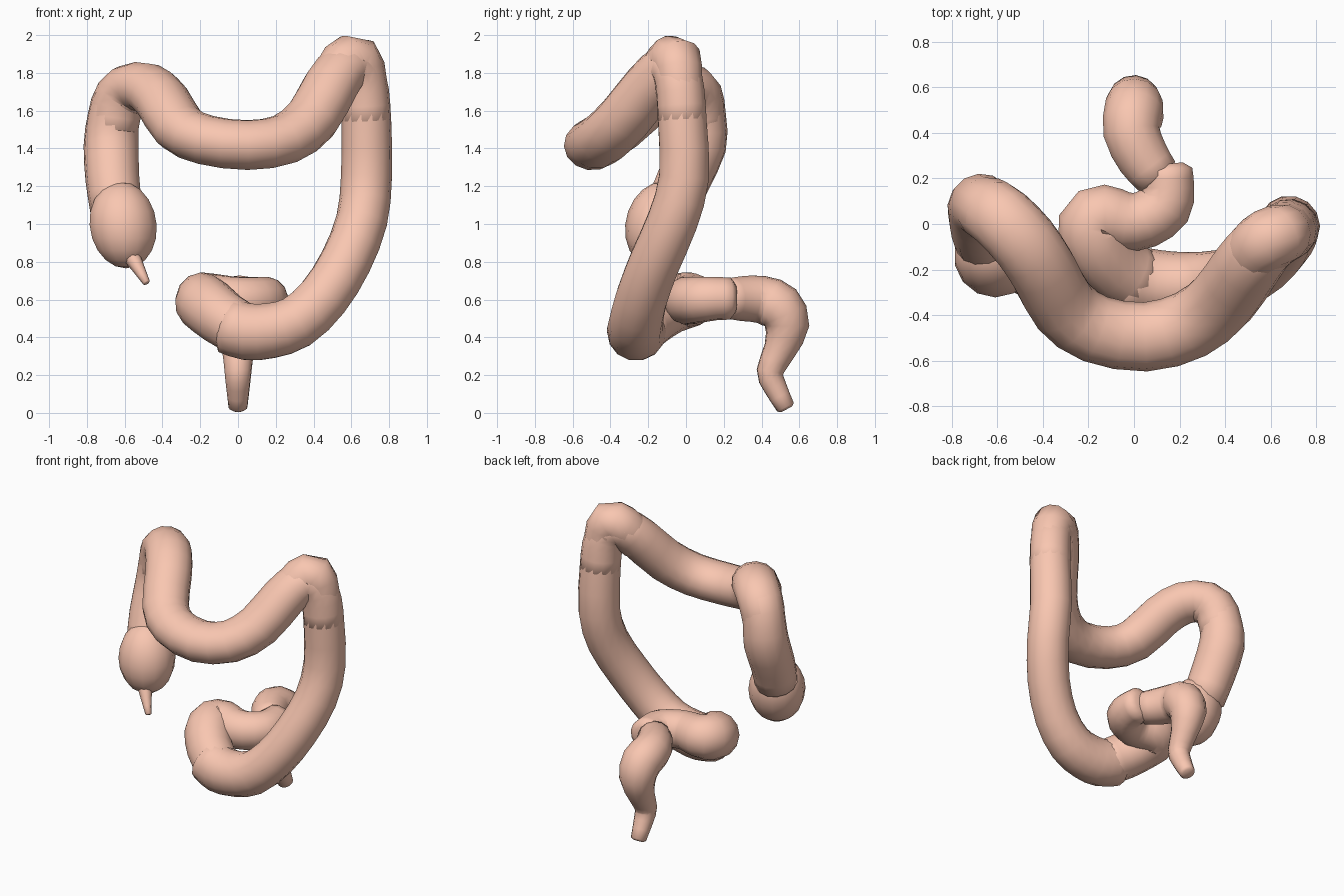
import bpy, bmesh, math
from mathutils import Vector

SIDES = 14
flesh = bpy.data.materials.new("flesh")
flesh.diffuse_color = (0.95, 0.57, 0.44, 1)


def finish(bm, name):
    bmesh.ops.recalc_face_normals(bm, faces=bm.faces)
    me = bpy.data.meshes.new(name)
    bm.to_mesh(me)
    bm.free()
    ob = bpy.data.objects.new(name, me)
    bpy.context.collection.objects.link(ob)
    me.materials.append(flesh)
    bpy.ops.object.select_all(action='DESELECT')
    ob.select_set(True)
    bpy.context.view_layer.objects.active = ob
    bpy.ops.object.shade_smooth_by_angle(angle=math.radians(60))
    return ob


def spline(pts, steps):
    """Catmull-Rom through (x, y, z, radius) points."""
    p = [Vector(q) for q in pts]
    p = [2 * p[0] - p[1]] + p + [2 * p[-1] - p[-2]]
    out = []
    for i in range(1, len(p) - 2):
        a, b, c, d = p[i - 1:i + 3]
        for k in range(steps):
            t = k / steps
            out.append(0.5 * (2 * b + (c - a) * t + (2 * a - 5 * b + 4 * c - d) * t * t
                              + (3 * b - a - 3 * c + d) * t ** 3))
    return out + [p[-2]]


def tube(name, pts, steps=2, sides=SIDES, flat=1.0):
    """Tube of varying radius swept along a path, with softly domed ends."""
    path = spline(pts, steps)
    pos = [q.to_3d() for q in path]
    n = len(pos)
    tan = [(pos[min(i + 1, n - 1)] - pos[max(i - 1, 0)]).normalized() for i in range(n)]
    rings = [(pos[i], tan[i], path[i][3]) for i in range(n)]
    r0, r1 = path[0][3], path[-1][3]
    rings.insert(0, (pos[0] - tan[0] * r0 * 0.25, tan[0], r0 * 0.65))
    rings.append((pos[-1] + tan[-1] * r1 * 0.25, tan[-1], r1 * 0.65))
    bm = bmesh.new()
    u = tan[0].orthogonal().normalized()
    loops = []
    for c, t, r in rings:
        u = (u - t * u.dot(t)).normalized()
        v = t.cross(u)
        ring = []
        for k in range(sides):
            a = 2 * math.pi * k / sides
            o = r * (u * math.cos(a) + v * math.sin(a))
            o.z *= flat
            ring.append(bm.verts.new(c + o))
        loops.append(ring)
    for A, B in zip(loops, loops[1:]):
        for k in range(sides):
            m = (k + 1) % sides
            bm.faces.new((A[k], A[m], B[m], B[k]))
    bm.faces.new(loops[0])
    bm.faces.new(loops[-1])
    return finish(bm, name)


# cecum: rounded pouch at the start of the bowel
bm = bmesh.new()
bmesh.ops.create_uvsphere(bm, u_segments=SIDES, v_segments=10, radius=1)
for v in bm.verts:
    x, y, z = v.co
    v.co = Vector((-0.608 - 0.015 * z + 0.182 * x, -0.14 + 0.02 * z + 0.182 * y,
                   0.995 + 0.23 * z))
finish(bm, "cecum")

# appendix
tube("appendix", [(-0.57, -0.22, 0.84, 0.05), (-0.53, -0.26, 0.77, 0.035),
                  (-0.485, -0.30, 0.69, 0.02)], sides=8)

# ascending colon, up to the first bend
tube("ascending_colon", [(-0.645, -0.08, 1.08, 0.138), (-0.665, -0.01, 1.24, 0.143),
                         (-0.672, 0.07, 1.42, 0.146), (-0.66, 0.075, 1.56, 0.138),
                         (-0.625, 0.055, 1.67, 0.138), (-0.55, 0.00, 1.72, 0.13)])

# transverse colon, sagging forward and slightly flattened
tube("transverse_colon", [(-0.66, 0.07, 1.50, 0.132), (-0.64, 0.065, 1.63, 0.142),
                          (-0.58, 0.025, 1.715, 0.147), (-0.48, -0.08, 1.72, 0.15),
                          (-0.40, -0.20, 1.65, 0.15), (-0.31, -0.36, 1.51, 0.15),
                          (-0.17, -0.46, 1.445, 0.15), (0.05, -0.495, 1.418, 0.152),
                          (0.25, -0.44, 1.45, 0.152), (0.39, -0.33, 1.555, 0.152),
                          (0.49, -0.19, 1.73, 0.15), (0.57, -0.09, 1.83, 0.143),
                          (0.64, -0.05, 1.80, 0.13), (0.67, -0.03, 1.70, 0.13),
                          (0.68, -0.02, 1.55, 0.131)], flat=0.88)

# descending colon
tube("descending_colon", [(0.50, -0.17, 1.73, 0.13), (0.56, -0.09, 1.84, 0.138),
                          (0.63, -0.05, 1.865, 0.135),
                          (0.665, -0.035, 1.75, 0.124), (0.68, -0.02, 1.55, 0.131),
                          (0.68, -0.01, 1.25, 0.135), (0.655, -0.07, 1.02, 0.136),
                          (0.57, -0.165, 0.80, 0.137), (0.45, -0.235, 0.61, 0.139),
                          (0.31, -0.265, 0.48, 0.144), (0.17, -0.27, 0.435, 0.149),
                          (0.05, -0.26, 0.43, 0.154), (-0.05, -0.24, 0.46, 0.15)])

# sigmoid colon, doubling back
tube("sigmoid_colon", [(0.02, -0.25, 0.44, 0.147), (-0.08, -0.19, 0.50, 0.15),
                       (-0.165, -0.09, 0.57, 0.154), (-0.185, 0.00, 0.595, 0.15),
                       (-0.13, 0.035, 0.60, 0.138), (-0.04, 0.01, 0.595, 0.13),
                       (0.05, 0.02, 0.595, 0.126), (0.135, 0.08, 0.60, 0.122),
                       (0.15, 0.16, 0.605, 0.115), (0.145, 0.235, 0.605, 0.112)])

# rectum and outlet
tube("rectum", [(0.10, 0.21, 0.605, 0.105), (0.04, 0.29, 0.605, 0.118),
                (-0.01, 0.40, 0.60, 0.126), (0.00, 0.49, 0.56, 0.132),
                (0.00, 0.535, 0.46, 0.118), (0.00, 0.495, 0.33, 0.086),
                (0.00, 0.445, 0.22, 0.072), (0.00, 0.47, 0.14, 0.063),
                (0.00, 0.527, 0.03, 0.05)])
